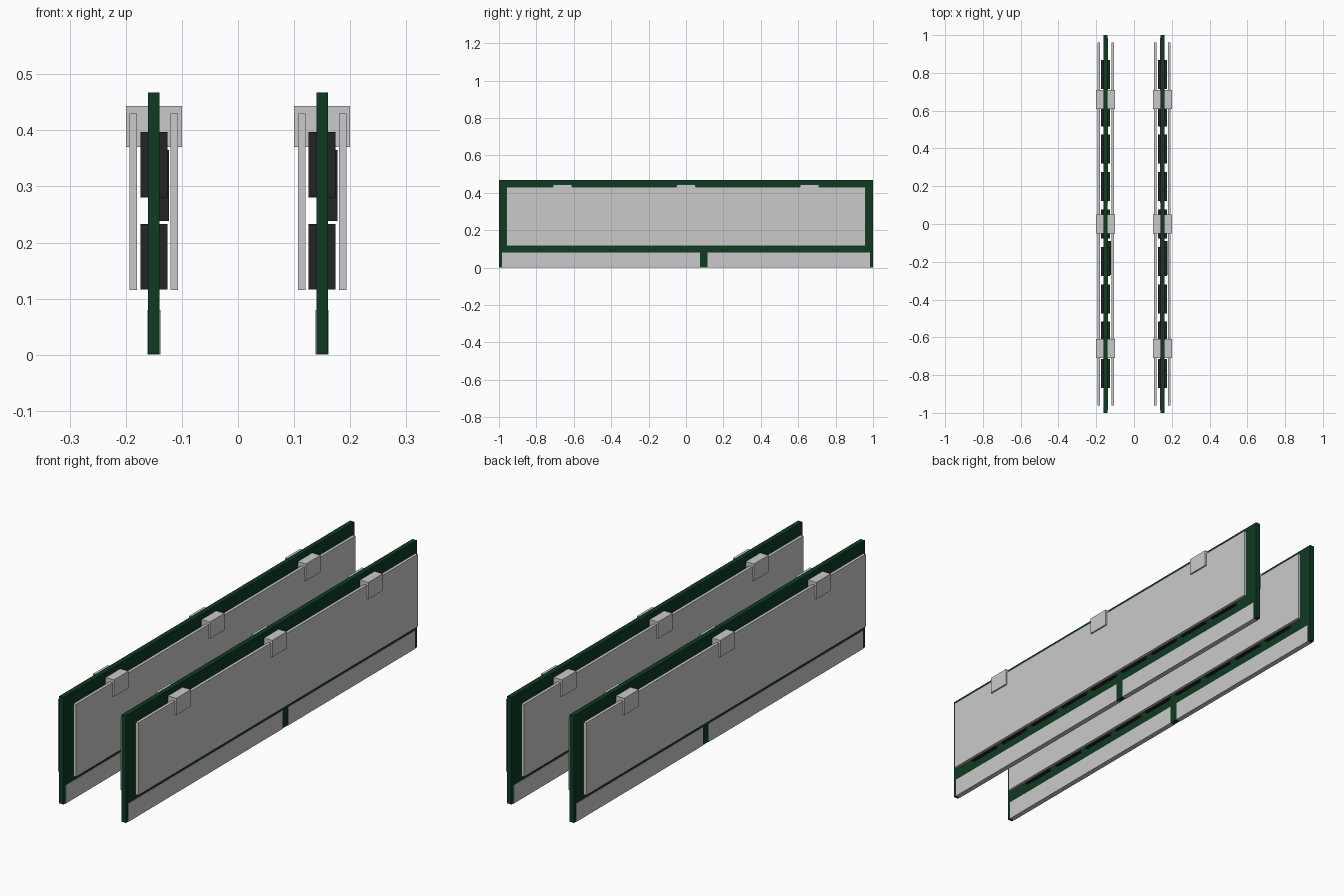
import bpy

cube = bpy.data.objects.get("Cube")
if cube:
    bpy.data.objects.remove(cube, do_unlink=True)


def material(name, r, g, b):
    m = bpy.data.materials.new(name)
    m.use_nodes = True
    m.diffuse_color = (r, g, b, 1)
    m.node_tree.nodes["Principled BSDF"].inputs["Base Color"].default_value = (r, g, b, 1)
    return m


green = material("board green", 0.004, 0.043, 0.016)
black = material("chip black", 0.017, 0.017, 0.017)
silver = material("metal silver", 0.59, 0.59, 0.59)


def box(name, mat, xs, ys, zs):
    """Box spanning the given ranges on each axis."""
    spans = (xs, ys, zs)
    bpy.ops.mesh.primitive_cube_add(size=1, location=[(a + b) / 2 for a, b in spans])
    ob = bpy.context.object
    ob.name = name
    ob.scale = [b - a for a, b in spans]
    bpy.ops.object.transform_apply(location=False, rotation=False, scale=True)
    ob.data.materials.append(mat)
    return ob


def around(c, half):
    return (c - half, c + half)


def memory_stick(side, x):
    # circuit board
    box(side + "_board", green, around(x, 0.0105), (-1, 1), (0.001, 0.467))

    # edge contacts on both sides of the key
    for label, ys in (("long", (-0.985, 0.075)), ("short", (0.115, 0.985))):
        box(f"{side}_{label}_contacts", silver, around(x, 0.0115), ys, (0, 0.08))

    # two rows of chips, showing on both faces of the board
    for row, zs in (("lower", (0.116, 0.233)), ("upper", (0.28, 0.397))):
        for i in range(9):
            y = (i - 4) * 0.198
            box(f"{side}_{row}_chip_{i + 1}", black, around(x, 0.024), around(y, 0.077), zs)

    # controller chip on one face only
    box(side + "_controller_chip", black, (x, x + 0.027), around(-0.18, 0.09), (0.238, 0.365))

    # heat spreader plates
    for label, s in (("inner", -1), ("outer", 1)):
        box(f"{side}_{label}_heat_spreader", silver,
            around(x + s * 0.0365, 0.0065), (-0.96, 0.96), (0.115, 0.43))

    # clips over the top edge
    for label, y in (("front", -0.66), ("middle", 0), ("back", 0.66)):
        box(f"{side}_{label}_clip", silver, around(x, 0.05), around(y, 0.05), (0.37, 0.443))


memory_stick("right", -0.15)
memory_stick("left", 0.15)
